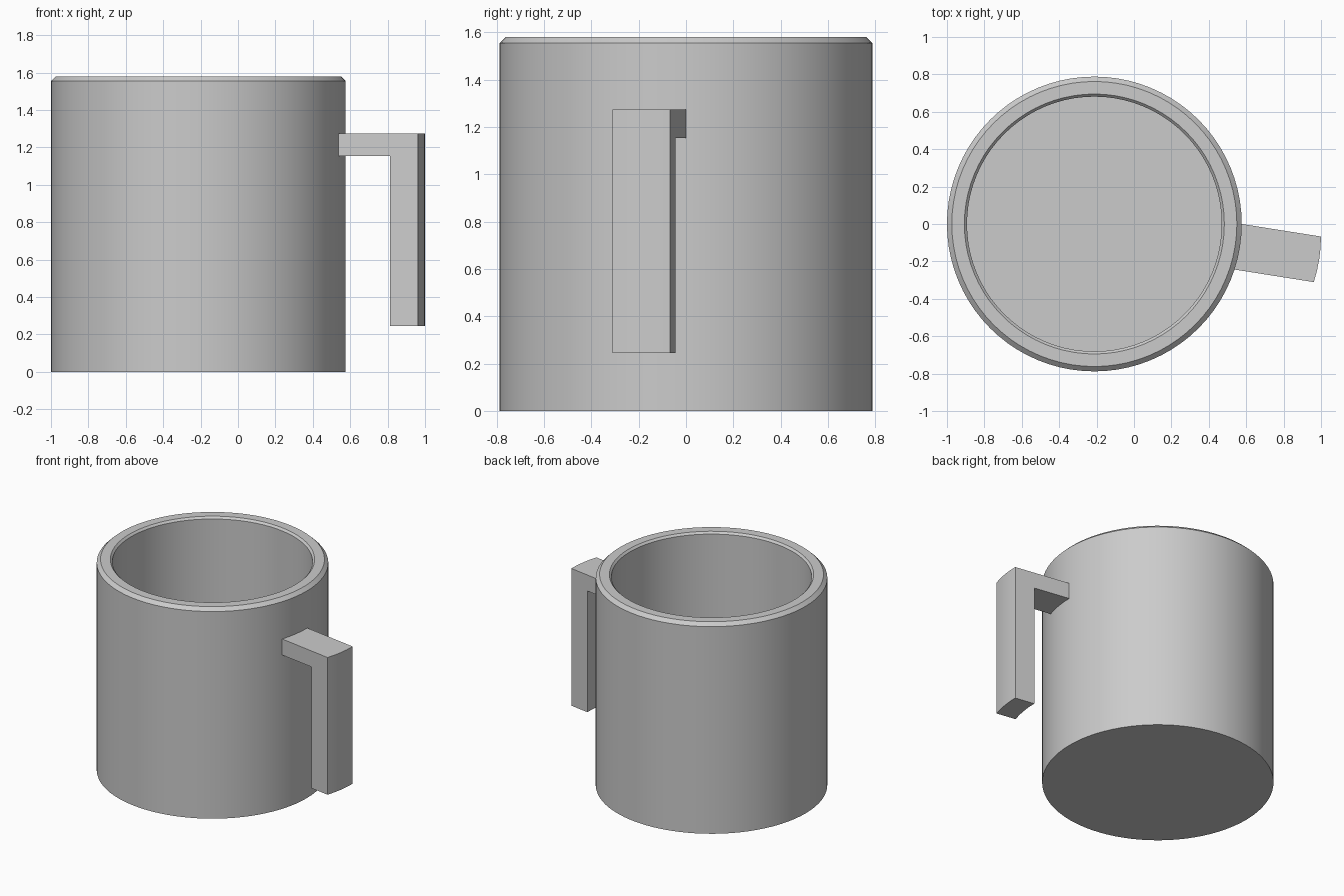
import bpy, bmesh
from math import cos, sin, radians, pi
from mathutils import Vector

if "Cube" in bpy.data.objects:
    bpy.data.objects.remove(bpy.data.objects["Cube"])

CX, R, SIDES = -0.212, 0.788, 80


def make_object(name, bm):
    bmesh.ops.recalc_face_normals(bm, faces=bm.faces)
    mesh = bpy.data.meshes.new(name)
    bm.to_mesh(mesh)
    bm.free()
    obj = bpy.data.objects.new(name, mesh)
    bpy.context.collection.objects.link(obj)
    bpy.ops.object.select_all(action='DESELECT')
    bpy.context.view_layer.objects.active = obj
    obj.select_set(True)
    bpy.ops.object.shade_smooth_by_angle(angle=radians(25))
    return obj


# Cup body: hollow wall profile with a bevelled rim, turned around its axis
profile = [(0, 0), (R, 0), (R, 1.555), (R - 0.026, 1.58), (0.695, 1.58),
           (0.681, 1.565), (0.681, 0.1), (0, 0.1)]
bm = bmesh.new()
verts = [bm.verts.new((CX + r, 0, z)) for r, z in profile]
edges = [bm.edges.new(pair) for pair in zip(verts, verts[1:])]
bmesh.ops.spin(bm, geom=verts + edges, cent=(CX, 0, 0), axis=(0, 0, 1),
               angle=2 * pi, steps=SIDES, use_duplicate=False)
bmesh.ops.remove_doubles(bm, verts=bm.verts, dist=1e-4)
make_object("cup_body", bm)

# Handle: L profile (distance from wall, height) swept along the wall's arc
IN, OUT = 0.278, 0.429
ell = [(-0.02, 1.155), (IN, 1.155), (IN, 0.245),
       (OUT, 0.245), (OUT, 1.275), (-0.02, 1.275)]
direction = Vector((cos(radians(-9)), sin(radians(-9)), 0))
bm = bmesh.new()
rings = []
for i in range(5):
    a = radians(-4.5 * i)
    base = Vector((CX + R * cos(a), R * sin(a), 0))
    rings.append([bm.verts.new(base + direction * t + Vector((0, 0, z)))
                  for t, z in ell])
for r0, r1 in zip(rings, rings[1:]):
    for j in range(6):
        k = (j + 1) % 6
        bm.faces.new((r0[j], r0[k], r1[k], r1[j]))
bm.faces.new(rings[0])
bm.faces.new(rings[-1])
make_object("handle", bm)
